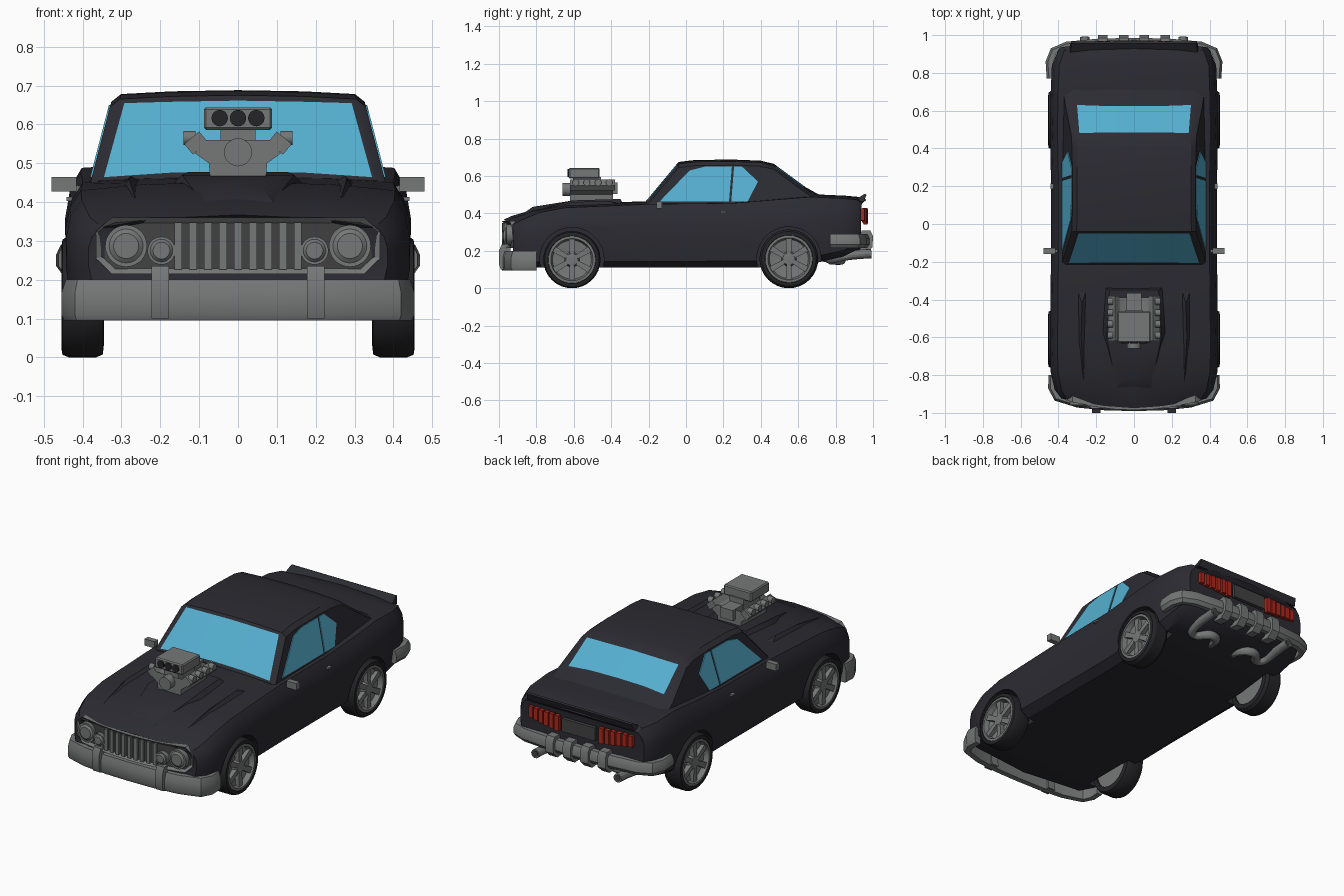
import bpy, bmesh, math
from mathutils import Vector, Matrix

if "Cube" in bpy.data.objects:
    bpy.data.objects.remove(bpy.data.objects["Cube"], do_unlink=True)


def material(name, r, g, b):
    m = bpy.data.materials.new(name)
    m.use_nodes = True
    m.diffuse_color = (r, g, b, 1)
    m.node_tree.nodes["Principled BSDF"].inputs["Base Color"].default_value = (r, g, b, 1)
    return m


paint = material("black paint", .024, .024, .032)
rubber = material("tyre rubber", .018, .018, .021)
metal = material("grey metal", .18, .185, .185)
dark = material("dark metal", .055, .055, .057)
glass = material("blue glass", .09, .43, .63)
red = material("red lamp", .42, .02, .012)
parts = []


def make(name, bm, *mats, mirror=False):
    bmesh.ops.recalc_face_normals(bm, faces=bm.faces[:])
    me = bpy.data.meshes.new(name)
    bm.to_mesh(me)
    bm.free()
    ob = bpy.data.objects.new(name, me)
    bpy.context.collection.objects.link(ob)
    for m in mats:
        me.materials.append(m)
    if mirror:
        ob.modifiers.new("mirror", "MIRROR")
    parts.append(ob)
    return ob


def add_hull(bm, pts):
    vs = [bm.verts.new(p) for p in pts]
    res = bmesh.ops.convex_hull(bm, input=vs)
    loose = {v for v in res["geom_interior"] + res["geom_unused"] if isinstance(v, bmesh.types.BMVert)}
    bmesh.ops.delete(bm, geom=list(loose), context="VERTS")
    return bm


def add_box(bm, centre, size, turn=0):
    bmesh.ops.create_cube(bm, size=1, matrix=Matrix.Translation(centre)
                          @ Matrix.Rotation(turn, 4, "Y") @ Matrix.Diagonal((*size, 1)))
    return bm


def add_cyl(bm, centre, r, depth, axis="Y", r2=None):
    turn = Vector({"X": (1, 0, 0), "Y": (0, -1, 0)}[axis]).to_track_quat("Z", "Y").to_matrix().to_4x4()
    bmesh.ops.create_cone(bm, cap_ends=True, segments=28, radius1=r, radius2=r2 or r,
                          depth=depth, matrix=Matrix.Translation(centre) @ turn)
    return bm


def skin(rings):
    """Join equal rings of points into a closed skin with strip caps."""
    bm = bmesh.new()
    rows = [[bm.verts.new(p) for p in ring] for ring in rings]
    n = len(rows[0])
    for a, b in zip(rows, rows[1:]):
        for j in range(n):
            k = (j + 1) % n
            bm.faces.new((a[j], a[k], b[k], b[j]))
    for row in (rows[0], rows[-1]):
        for j in range(n // 2):
            bm.faces.new(dict.fromkeys((row[j], row[j + 1], row[n - j - 1], row[(n - j) % n])))
    return bm


def whole(half):
    return half + [(-x, y, z) for x, y, z in half[-2:0:-1]]


# Body shell: y, half width, floor, shoulder, crown, bow
stations = [(-.975, .385, .17, .335, .367, .35), (-.93, .42, .13, .362, .387, .3),
            (-.8, .442, .11, .405, .425, .1), (-.65, .445, .11, .43, .452, 0),
            (-.2, .44, .11, .45, .465, 0), (.25, .44, .11, .455, .465, 0),
            (.5, .445, .11, .475, .485, 0), (.67, .442, .13, .488, .503, 0),
            (.85, .435, .17, .48, .495, -.06), (.94, .405, .21, .472, .487, -.15),
            (.965, .39, .24, .45, .472, -.2)]
rings = []
for y, w, zb, zs, zc, bow in stations:
    h = zs - zb
    half = [(0, zb), (.86 * w, zb), (.97 * w, zb + .1 * h), (w, zb + .4 * h), (w, zb + .68 * h),
            (.975 * w, zb + .86 * h), (.91 * w, zs), (.55 * w, zs + .7 * (zc - zs)), (0, zc)]
    rings.append(whole([(x, y + bow * x * x, z) for x, z in half]))
body = make("body", skin(rings), paint)

# Wheel wells
axles = {"front": (-.61, .153), "rear": (.55, .157)}
wells = bmesh.new()
for y, z in axles.values():
    for s in (-1, 1):
        add_cyl(wells, (s * .43, y, z), .172, .2, "X")
cutter = make("wheel_well_cutter", wells, paint)
cutter.hide_render = True
parts.remove(cutter)
cut = body.modifiers.new("wells", "BOOLEAN")
cut.object, cut.solver = cutter, "EXACT"
bpy.context.view_layer.objects.active = body
bpy.ops.object.modifier_apply(modifier="wells")
bpy.data.objects.remove(cutter, do_unlink=True)


# Cabin with inset front and rear glass: y, roof height, edge inset
def side(z):
    return .375 - (z - .47) * .26


roof = [(-.215, .455, .02), (-.04, .665, .02), (.05, .676, .02), (.25, .678, .02),
        (.4, .672, .02), (.47, .655, .025), (.64, .53, .045), (.73, .48, .05)]
rings = []
for y, z, e in roof:
    rings.append(whole([(0, y, .42), (side(.42), y, .42), (side(z - .02), y, z - .02),
                        (side(z) - e, y, z), (.17, y, z + .007), (0, y, z + .01)]))
bm = skin(rings)
bm.normal_update()
for front, back in ((-.215, -.04), (.47, .64)):
    pane = [f for f in bm.faces if all(front - .001 < v.co.y < back + .001 for v in f.verts)
            and abs(f.calc_center_median().x) < .3 and f.calc_center_median().z > .5
            and max(v.co.y for v in f.verts) - min(v.co.y for v in f.verts) > .1]
    bmesh.ops.inset_region(bm, faces=pane, thickness=.018, depth=0)
    for f in pane:
        f.material_index = 1
make("cabin", bm, paint, glass)

# Side windows
for name, shape in (("front_side_window", [(-.14, .465), (.02, .63), (.1, .65), (.245, .65), (.23, .465)]),
                    ("rear_side_window", [(.242, .465), (.257, .65), (.3, .65), (.385, .57), (.33, .465)])):
    make(name, add_hull(bmesh.new(), [(side(z) + d, y, z) for y, z in shape for d in (-.004, .004)]),
         glass, mirror=True)

# Hood bulge, ridges and rear lip spoiler
make("hood_bulge", add_hull(bmesh.new(), [(s * x, y, z) for s in (-1, 1) for x, y, z in (
    (.13, -.35, .477), (.145, -.6, .47), (.06, -.82, .435),
    (.165, -.33, .44), (.185, -.55, .43), (.09, -.87, .4))]), paint)
make("hood_ridge", add_hull(bmesh.new(), [
    (.25, -.34, .45), (.295, -.36, .45), (.275, -.42, .468), (.28, -.6, .46),
    (.3, -.65, .43), (.25, -.68, .43), (.265, -.84, .41)]), paint, mirror=True)
make("lip_spoiler", add_hull(bmesh.new(), [(s * x, y, z) for s in (-1, 1) for x, y, z in (
    (.34, .9, .47), (.33, .955, .505), (.33, .965, .5), (.34, .95, .46))]), paint)


# Grille surround, bars and lamps on a bowed nose
def nose(x, base=-.985):
    return base + .4 * x * x


outline = [(0, .36), (.1, .36), (.2, .36), (.325, .36), (.366, .325), (.366, .255),
           (.325, .215), (.2, .215), (.1, .215), (0, .215)]
bm = add_hull(bmesh.new(), [(s * x, y, z) for s in (-1, 1) for x, z in outline
                            for y in (nose(x), -.89) if x or s > 0])
bm.normal_update()
bmesh.ops.recalc_face_normals(bm, faces=bm.faces[:])
face = [f for f in bm.faces if f.normal.y < -.7]
bmesh.ops.inset_region(bm, faces=face, thickness=.014, depth=-.014)
for f in face:
    f.material_index = 1
make("grille_surround", bm, metal, dark)
bm = bmesh.new()
for i in range(-4, 5):
    x = i * .0385
    add_box(bm, (x, nose(x) + .01, .287), (.02, .016, .122))
make("grille_bars", bm, metal)
bm = bmesh.new()
for x, z, r in ((.288, .287, .054), (.197, .275, .036)):
    add_cyl(bm, (x, nose(x) + .008, z), r, .03)
    add_cyl(bm, (x, nose(x) - .01, z), r * .86, .01, r2=r * .6)
make("headlamps", bm, metal, mirror=True)


# Wraparound bumpers with guards
def bumper(name, path, section):
    pts = [Vector((x, y, 0)) for x, y in path]
    pts += [Vector((-p.x, p.y, 0)) for p in pts[-2::-1]]
    rings = []
    for i, p in enumerate(pts):
        t = (pts[min(i + 1, len(pts) - 1)] - pts[max(i - 1, 0)]).normalized()
        inward = Vector((-t.y, t.x, 0))
        if inward.dot(p) > 0:
            inward.negate()
        rings.append([p + inward * d + Vector((0, 0, z)) for d, z in section])
    make(name, skin(rings), metal)


bumper("front_bumper", [(.452, -.8), (.455, -.87), (.42, -.935), (.3, -.972), (.15, -.987), (0, -.99)],
       [(.04, .095), (.008, .095), (0, .11), (0, .165), (.012, .2), (.04, .2)])
bumper("rear_bumper", [(.462, .77), (.468, .86), (.44, .93), (.36, .965), (.18, .982), (0, .985)],
       [(.04, .215), (.015, .215), (0, .235), (0, .265), (.012, .29), (.04, .29)])
make("front_guard", add_hull(bmesh.new(), [(x, y, z) for x in (.177, .223) for y, z in (
    (-.93, .1), (-.99, .1), (-1, .13), (-1, .2), (-.985, .235), (-.94, .235))]), metal, mirror=True)
bm = bmesh.new()
for x0 in (.055, .165):
    add_hull(bm, [(x0 + d, y, z) for d in (-.025, .025) for y, z in (
        (.9, .19), (.96, .185), (.997, .22), (1, .28), (.985, .31), (.94, .31))])
make("rear_guards", bm, metal, mirror=True)

# Tail lamps and rear plate
bm = bmesh.new()
for i in range(6):
    x = .14 + i * .035
    add_box(bm, (x, .963 - .2 * x * x, .385 + .002 * i), (.027, .022, .088 - .005 * i))
make("tail_lamps", bm, red, mirror=True)
make("rear_plate", add_box(bmesh.new(), (0, .962, .385), (.21, .02, .075)), dark)

# Exhaust pipes
curve = bpy.data.curves.new("exhaust_pipe", "CURVE")
curve.dimensions, curve.bevel_depth, curve.use_fill_caps = "3D", .025, True
line = curve.splines.new("NURBS")
route = [(.08, .72, .17), (.08, .82, .15), (.17, .85, .15), (.2, .76, .15),
         (.27, .78, .16), (.26, .88, .18), (.26, .99, .185)]
line.points.add(len(route) - 1)
for p, co in zip(line.points, route):
    p.co = (*co, 1)
line.use_endpoint_u, line.order_u = True, 4
pipe = bpy.data.objects.new("exhaust_pipe", curve)
bpy.context.collection.objects.link(pipe)
bpy.ops.object.select_all(action="DESELECT")
pipe.select_set(True)
bpy.context.view_layer.objects.active = pipe
bpy.ops.object.convert(target="MESH")
pipe = bpy.context.object
pipe.data.materials.clear()
pipe.data.materials.append(metal)
pipe.modifiers.new("mirror", "MIRROR")
parts.append(pipe)
make("exhaust_bore", add_cyl(bmesh.new(), (.26, .99, .185), .018, .006), dark, mirror=True)

# Engine: vee block, valve covers, blower neck and intake box
vee = [(0, .44), (.07, .44), (.075, .5), (.11, .525), (.09, .56), (.045, .535), (0, .535)]
make("engine_block", skin([whole([(x, y, z) for x, z in vee]) for y in (-.62, -.39)]), metal)
bm = bmesh.new()
add_box(bm, (.108, -.5, .552), (.05, .24, .035), .7)
for i in range(4):
    add_cyl(bm, (.125, -.59 + i * .06, .565), .018, .03, "X")
make("valve_covers", bm, metal, mirror=True)
bm = add_cyl(bmesh.new(), (0, -.635, .528), .036, .05)
add_box(bm, (0, -.53, .555), (.09, .15, .08))
add_box(bm, (0, -.41, .535), (.08, .09, .06))
make("blower", bm, metal)
bm = add_box(bmesh.new(), (0, -.545, .615), (.176, .165, .058))
bmesh.ops.bevel(bm, geom=bm.edges[:], offset=.006, segments=1, affect="EDGES")
make("intake_box", bm, metal)
bm = bmesh.new()
for x in (-.047, 0, .047):
    add_cyl(bm, (x, -.629, .616), .021, .008)
make("intake_holes", bm, rubber)

# Door mirrors and handles
bm = add_box(bmesh.new(), (.448, -.143, .446), (.064, .03, .038))
add_hull(bm, [(x, y, z) for x, z in ((.4, .42), (.4, .44), (.43, .43), (.43, .445)) for y in (-.15, -.135)])
make("door_mirror", bm, metal, mirror=True)
make("door_handle", add_box(bmesh.new(), (.434, .2, .408), (.016, .03, .01)), metal, mirror=True)


# Wheels
def lathe(profile, closed):
    bm = bmesh.new()
    vs = [bm.verts.new((x, 0, r)) for x, r in profile]
    es = [bm.edges.new(e) for e in zip(vs, vs[1:] + (vs[:1] if closed else []))]
    bmesh.ops.spin(bm, geom=vs + es, axis=(1, 0, 0), cent=(0, 0, 0), angle=math.tau, steps=32)
    bmesh.ops.remove_doubles(bm, verts=bm.verts[:], dist=.0005)
    return bm


for end, (y, z) in axles.items():
    tyre = lathe([(.345, .118), (.348, .145), (.365, z), (.435, z), (.452, .146), (.455, .128), (.44, .118)], True)
    rim = lathe([(.355, 0), (.355, .122), (.452, .126), (.453, .113), (.425, .104),
                 (.415, .04), (.445, .032), (.448, 0)], False)
    for i in range(6):
        spoke = [Vector((x, s * w, r)) for r, w in ((.025, .012), (.112, .017))
                 for s in (-1, 1) for x in (.41, .444)]
        add_hull(rim, [Matrix.Rotation(i * math.tau / 6, 3, "X") @ p for p in spoke])
    for name, bm, mat in (("tyre", tyre, rubber), ("rim", rim, metal)):
        bmesh.ops.translate(bm, verts=bm.verts[:], vec=(0, y, z))
        make(end + "_" + name, bm, mat, mirror=True)

# Smooth curved panels, keep edges sharp
bpy.ops.object.select_all(action="DESELECT")
for ob in parts:
    ob.select_set(True)
bpy.context.view_layer.objects.active = body
bpy.ops.object.shade_smooth_by_angle(angle=math.radians(30))
